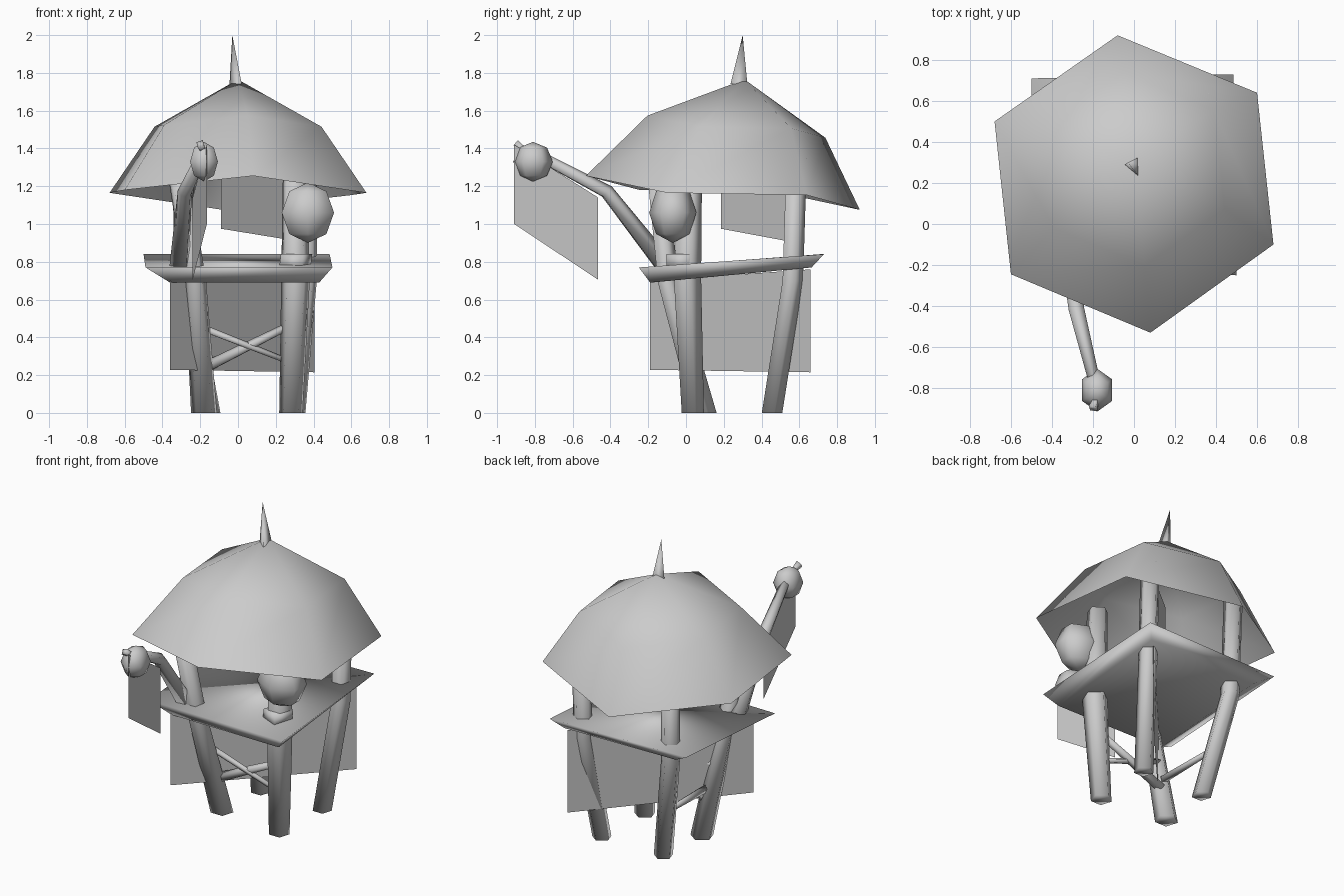
import bpy, bmesh, math
from mathutils import Vector

if "Cube" in bpy.data.objects:
    bpy.data.objects.remove(bpy.data.objects["Cube"], do_unlink=True)

grey = bpy.data.materials.new("plain_grey")
grey.use_nodes = True
grey.diffuse_color = (0.6, 0.6, 0.6, 1)
grey.node_tree.nodes["Principled BSDF"].inputs["Base Color"].default_value = (0.6, 0.6, 0.6, 1)


def finish(name, bm, smooth=True):
    bmesh.ops.recalc_face_normals(bm, faces=bm.faces)
    for f in bm.faces:
        f.smooth = smooth
    mesh = bpy.data.meshes.new(name)
    bm.to_mesh(mesh)
    bm.free()
    mesh.materials.append(grey)
    obj = bpy.data.objects.new(name, mesh)
    bpy.context.collection.objects.link(obj)
    return obj


def loft(name, rings, cap_start=True, cap_end=True):
    """Skin a list of equal rings of points."""
    bm = bmesh.new()
    loops = [[bm.verts.new(p) for p in ring] for ring in rings]
    n = len(loops[0])
    for a, b in zip(loops, loops[1:]):
        for i in range(n):
            j = (i + 1) % n
            bm.faces.new((a[i], a[j], b[j], b[i]))
    if cap_start:
        bm.faces.new(loops[0])
    if cap_end:
        bm.faces.new(loops[-1])
    return finish(name, bm)


def beam(name, path, radii, sides=5, level=False):
    """Tapered bent pole; level keeps its cross-sections horizontal."""
    pts = [Vector(p) for p in path]
    rings = []
    for i, p in enumerate(pts):
        d = pts[min(i + 1, len(pts) - 1)] - pts[max(i - 1, 0)]
        if level:
            u, v = Vector((1, 0, 0)), Vector((0, 1, 0))
        else:
            u = d.cross(Vector((0, 0, 1))).normalized()
            v = u.cross(d).normalized()
        angles = [math.tau * (k + 0.25) / sides for k in range(sides)]
        rings.append([p + radii[i] * (u * math.cos(a) + v * math.sin(a)) for a in angles])
    return loft(name, rings)


def sheet(name, corners):
    bm = bmesh.new()
    bm.faces.new([bm.verts.new(c) for c in corners])
    return finish(name, bm, False)


def lump(name, centre, size):
    bm = bmesh.new()
    bmesh.ops.create_uvsphere(bm, u_segments=6, v_segments=4, radius=1)
    for v in bm.verts:
        v.co = Vector(centre) + v.co * Vector(size)
    return finish(name, bm)


# Hollow six-sided roof that leans back as it rises
rim = [Vector(p) for p in ((0.08, -0.53, 1.255), (0.68, -0.10, 1.165), (0.60, 0.64, 1.153),
                           (-0.08, 0.92, 1.075), (-0.68, 0.50, 1.165), (-0.60, -0.245, 1.18))]
rim_centre = Vector((0, 0.2, 1.165))
mid_centre = Vector((0, 0.27, 1.515))
middle = [mid_centre + (p - rim_centre) * 0.65 for p in rim]
bm = bmesh.new()
low = [bm.verts.new(p) for p in rim]
high = [bm.verts.new(p) for p in middle]
top = bm.verts.new((0, 0.31, 1.765))
for i in range(6):
    j = (i + 1) % 6
    bm.faces.new((low[i], low[j], high[j], high[i]))
    bm.faces.new((high[i], high[j], top))
finish("roof", bm)

# Spike on the roof
bm = bmesh.new()
tip = bm.verts.new((-0.03, 0.30, 2.0))
base = [bm.verts.new(p) for p in ((-0.045, 0.29, 1.74), (0.02, 0.235, 1.74), (0.02, 0.325, 1.74))]
for i in range(3):
    bm.faces.new((base[i], base[(i + 1) % 3], tip))
finish("roof_spike", bm)

# Tilted tray with sloping sides
tray_top = [(-0.49, -0.23, 0.77), (0.50, -0.25, 0.77), (0.485, 0.73, 0.84), (-0.50, 0.71, 0.84)]
tray_base = [(-0.36, -0.18, 0.69), (0.43, -0.19, 0.69), (0.42, 0.665, 0.77), (-0.38, 0.65, 0.77)]
loft("platform", [tray_base, tray_top])

# Legs running up through the platform to the roof
beam("front_right_leg", [(-0.18, 0.09, 0), (-0.225, -0.10, 0.69), (-0.32, -0.16, 1.3)],
     [0.072, 0.06, 0.06], level=True)
beam("front_left_leg", [(0.28, 0.03, 0), (0.305, 0.0, 0.72), (0.30, 0.02, 1.3)],
     [0.065, 0.08, 0.065], level=True)
beam("back_left_leg", [(0.30, 0.45, 0), (0.36, 0.56, 0.7), (0.36, 0.58, 1.35)],
     [0.06, 0.06, 0.06], level=True)
beam("back_right_leg", [(-0.15, 0.45, 0), (-0.28, 0.56, 0.7), (-0.29, 0.58, 1.35)],
     [0.06, 0.06, 0.06], level=True)

# Braces between the legs
beam("rising_brace", [(-0.17, 0.05, 0.24), (0.27, 0.02, 0.46)], [0.032, 0.022])
beam("falling_brace", [(-0.19, 0.0, 0.45), (0.27, 0.04, 0.27)], [0.02, 0.016])
beam("side_brace", [(-0.18, 0.06, 0.30), (-0.20, 0.48, 0.32)], [0.025, 0.018])

# Jutting arm with its lump, hook and hanging cloth
beam("arm", [(-0.31, -0.10, 0.76), (-0.28, -0.42, 1.17), (-0.195, -0.76, 1.35)],
     [0.055, 0.04, 0.03])
lump("arm_lump", (-0.18, -0.81, 1.33), (0.085, 0.105, 0.105))
beam("arm_hook", [(-0.18, -0.84, 1.38), (-0.20, -0.90, 1.425)], [0.015, 0.025], sides=4)
sheet("arm_cloth", [(-0.165, -0.91, 1.42), (-0.24, -0.465, 1.14),
                    (-0.24, -0.465, 0.705), (-0.165, -0.91, 1.0)])

# Cloths hung below the platform and under the roof
sheet("lower_cloth", [(-0.36, -0.19, 0.70), (0.405, 0.66, 0.76),
                      (0.405, 0.66, 0.215), (-0.36, -0.19, 0.228)])
sheet("upper_cloth", [(-0.09, 0.185, 1.40), (0.34, 0.56, 1.34),
                      (0.34, 0.56, 0.905), (-0.09, 0.185, 0.975)])

# Lantern lump on the front left leg, with a collar below
lump("lantern", (0.37, -0.07, 1.06), (0.16, 0.125, 0.16))
beam("lantern_collar", [(0.30, -0.02, 0.76), (0.31, -0.02, 0.84)], [0.09, 0.09], sides=4, level=True)
